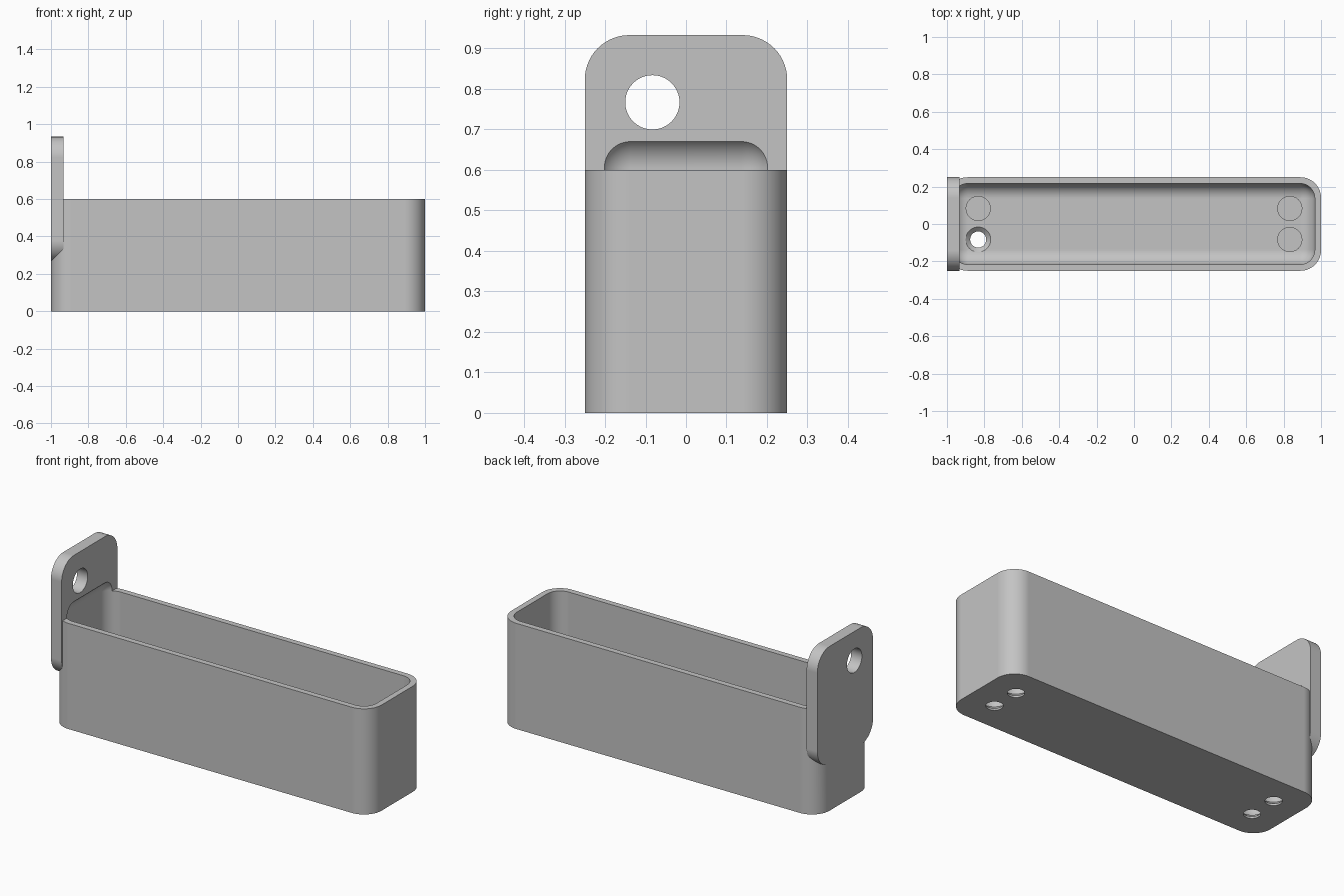
import bpy
import bmesh
import math
from mathutils import Vector

default = bpy.data.objects.get("Cube")
if default:
    bpy.data.objects.remove(default, do_unlink=True)

WALL = 0.0333
CORNER = 0.11

grey = bpy.data.materials.new("plain grey")
grey.use_nodes = True
colour = (0.55, 0.55, 0.55, 1)
grey.diffuse_color = colour
grey.node_tree.nodes["Principled BSDF"].inputs["Base Color"].default_value = colour


def make_object(name, bm):
    bmesh.ops.recalc_face_normals(bm, faces=bm.faces[:])
    mesh = bpy.data.meshes.new(name)
    bm.to_mesh(mesh)
    bm.free()
    mesh.materials.append(grey)
    obj = bpy.data.objects.new(name, mesh)
    bpy.context.collection.objects.link(obj)
    return obj


def rounded_box(name, low, high, radius, axis=None, segments=14):
    """Box with rounded edges: only those along one axis, or all of them."""
    low, high = Vector(low), Vector(high)
    bm = bmesh.new()
    bmesh.ops.create_cube(bm, size=1)
    for v in bm.verts:
        v.co = (low + high) / 2 + v.co * (high - low)
    edges = [e for e in bm.edges if axis is None or
             abs((e.verts[0].co - e.verts[1].co).normalized()[axis]) > 0.9]
    bmesh.ops.bevel(bm, geom=edges, offset=radius, offset_type='OFFSET',
                    segments=segments, profile=0.5, affect='EDGES')
    return make_object(name, bm)


def lathe(name, profile, sides=48):
    """Closed solid turned around z from (radius, height) points."""
    bm = bmesh.new()
    rings = []
    for r, z in profile:
        angles = [math.tau * i / sides for i in range(sides)]
        rings.append([bm.verts.new((r * math.cos(a), r * math.sin(a), z)) for a in angles])
    for a, b in zip(rings, rings[1:]):
        for i in range(sides):
            j = (i + 1) % sides
            bm.faces.new((a[i], a[j], b[j], b[i]))
    bm.faces.new(rings[0])
    bm.faces.new(rings[-1])
    return make_object(name, bm)


def combine(target, other, operation):
    """Apply a boolean and discard the second solid."""
    mod = target.modifiers.new(operation, 'BOOLEAN')
    mod.operation = operation
    mod.solver = 'EXACT'
    mod.object = other
    bpy.context.view_layer.objects.active = target
    bpy.ops.object.modifier_apply(modifier=mod.name)
    bpy.data.objects.remove(other, do_unlink=True)


# Outer body and the upright hanging plate
tray = rounded_box("tray_with_hanging_plate", (-1, -0.25, 0), (1, 0.25, 0.6), CORNER, axis=2)
plate = rounded_box("hanging_plate", (-1, -0.25, 0.267), (-0.933, 0.25, 0.933), CORNER, axis=0)
combine(tray, plate, 'UNION')

# Rounded cavity, which also scoops into the plate
cavity = rounded_box("cavity_cutter", (-1 + WALL, -0.25 + WALL, WALL),
                     (1 - WALL, 0.25 - WALL, 0.685), 0.08)
combine(tray, cavity, 'DIFFERENCE')

# Hanging hole through the plate
hole = lathe("hanging_hole_cutter", [(0.067, -0.1), (0.067, 0.1)], sides=64)
hole.rotation_euler = (0, math.pi / 2, 0)
hole.location = (-0.967, -0.083, 0.767)
bpy.context.view_layer.update()
combine(tray, hole, 'DIFFERENCE')

# Four countersunk screw holes in the floor
for x in (-0.833, 0.833):
    for y in (-0.083, 0.083):
        screw = lathe("screw_hole_cutter",
                      [(0.043, -0.05), (0.043, 0.01), (0.067, WALL), (0.067, 0.15)])
        screw.location = (x, y, 0)
        bpy.context.view_layer.update()
        combine(tray, screw, 'DIFFERENCE')

# Smooth fillets with crisp rims
bpy.ops.object.select_all(action='DESELECT')
tray.select_set(True)
bpy.context.view_layer.objects.active = tray
bpy.ops.object.shade_smooth_by_angle(angle=math.radians(25))
weighted = tray.modifiers.new("even shading", 'WEIGHTED_NORMAL')
weighted.keep_sharp = True
